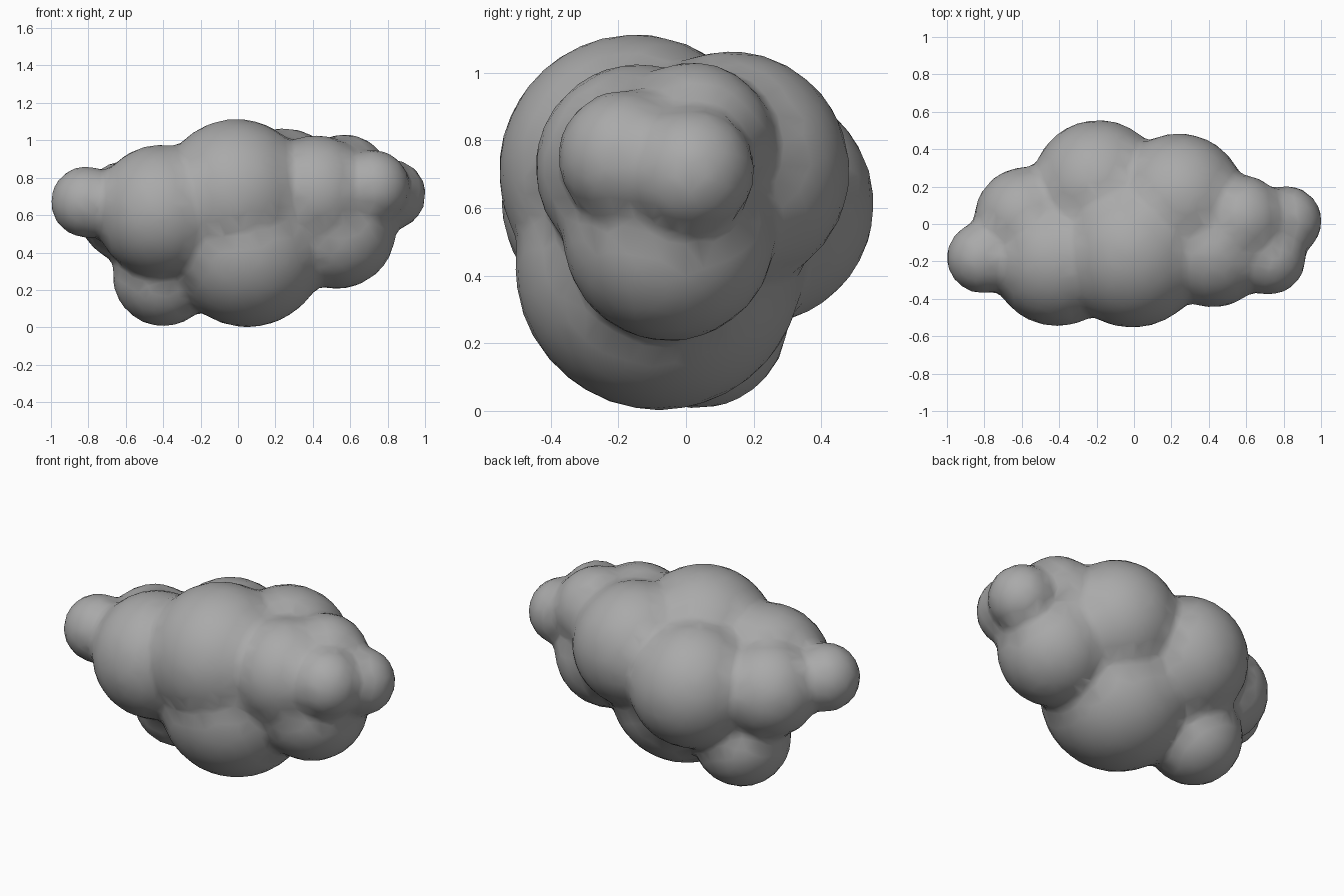
import bpy, bmesh
from mathutils import Matrix

if "Cube" in bpy.data.objects:
    bpy.data.objects.remove(bpy.data.objects["Cube"])

# Puffs of the cloud: x, y, z, radius
PUFFS = [
    (-0.81, -0.18, 0.67, 0.192),   # left tip
    (-0.41, -0.19, 0.62, 0.357),   # left front
    (-0.58, 0.03, 0.62, 0.275),    # left back
    (-0.40, 0.035, 0.275, 0.27),   # left underside
    (-0.01, -0.15, 0.71, 0.405),   # centre top
    (0.05, -0.08, 0.427, 0.427),   # centre underside
    (-0.19, 0.20, 0.61, 0.357),    # centre back
    (0.24, 0.13, 0.71, 0.355),     # right back
    (0.42, -0.14, 0.72, 0.307),    # right front
    (0.53, -0.05, 0.52, 0.315),    # right underside
    (0.57, 0.02, 0.79, 0.243),     # right upper back
    (0.72, -0.18, 0.75, 0.2),      # right small front
    (0.815, 0.015, 0.71, 0.19),    # right tip
]

# All puffs in one mesh
bm = bmesh.new()
for x, y, z, r in PUFFS:
    bmesh.ops.create_icosphere(bm, subdivisions=4, radius=r,
                               matrix=Matrix.Translation((x, y, z)))
mesh = bpy.data.meshes.new("cloud")
bm.to_mesh(mesh)
bm.free()
cloud = bpy.data.objects.new("cloud", mesh)
bpy.context.collection.objects.link(cloud)

# Darker grey skin
grey = bpy.data.materials.new("cloud_grey")
grey.diffuse_color = (0.4, 0.4, 0.4, 1)
grey.use_nodes = True
grey.node_tree.nodes["Principled BSDF"].inputs["Base Color"].default_value = grey.diffuse_color
mesh.materials.append(grey)

# Fuse into one skin, soften the creases, reduce to the coarse outline
remesh = cloud.modifiers.new("fuse", 'REMESH')
remesh.mode = 'VOXEL'
remesh.voxel_size = 0.03
remesh.use_smooth_shade = True
soften = cloud.modifiers.new("soften", 'SMOOTH')
soften.factor = 0.5
soften.iterations = 5
reduce = cloud.modifiers.new("reduce", 'DECIMATE')
reduce.ratio = 0.18
